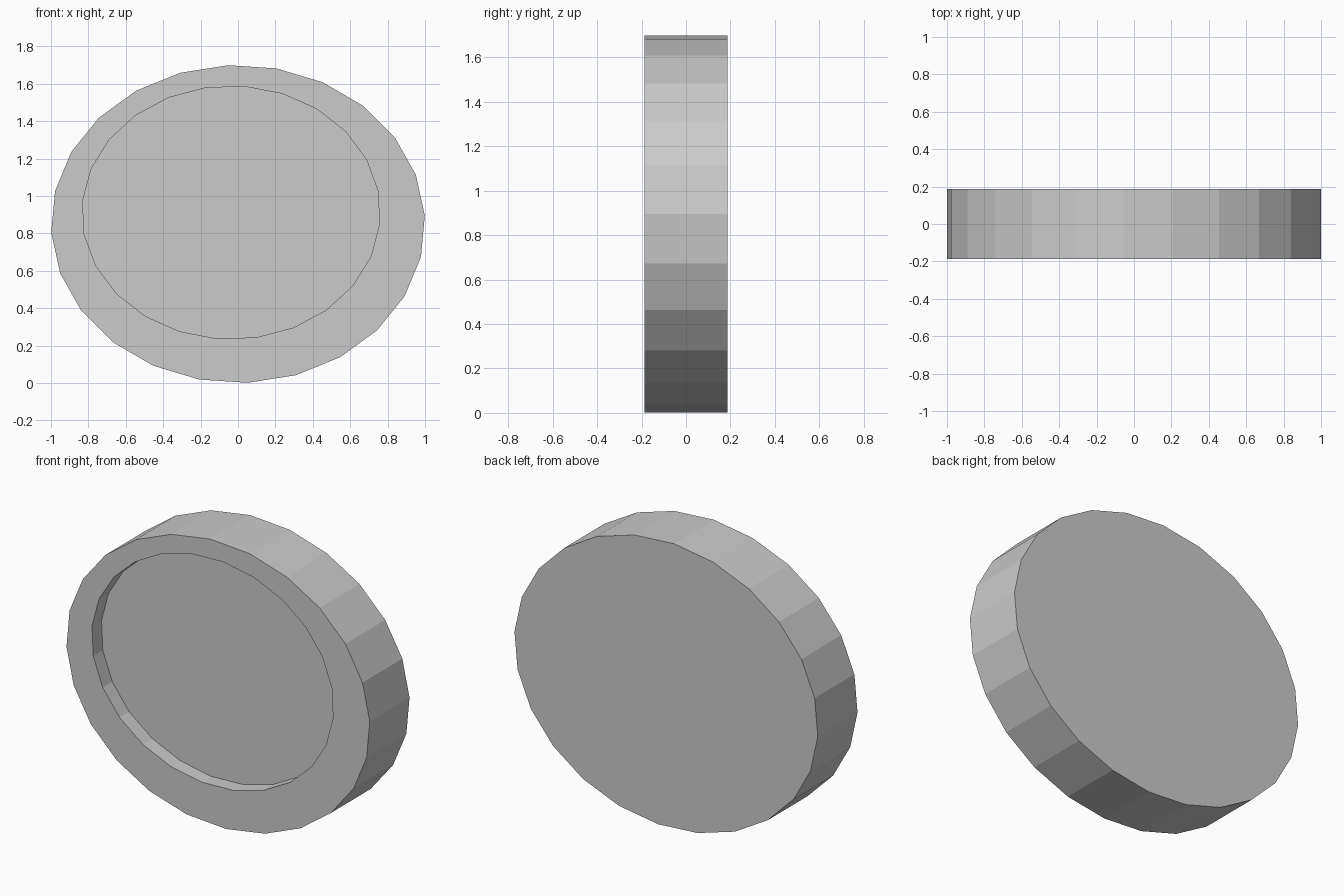
import bpy, bmesh
from math import cos, sin, radians, tau

if "Cube" in bpy.data.objects:
    bpy.data.objects.remove(bpy.data.objects["Cube"])

SIDES = 24


def ring(bm, cx, cz, rx, rz, phase, y):
    """Elliptical loop of vertices in the xz plane."""
    return [bm.verts.new((cx + rx * cos(phase + tau * i / SIDES), y,
                          cz + rz * sin(phase + tau * i / SIDES)))
            for i in range(SIDES)]


def bridge(bm, a, b):
    for i in range(SIDES):
        j = (i + 1) % SIDES
        bm.faces.new((a[i], a[j], b[j], b[i]))


HALF, DEPTH = 0.187, 0.09
outer = (0.0, 0.85, 1.0, 0.85, radians(3))
inner = (-0.037, 0.911, 0.797, 0.677, radians(9.8))

bm = bmesh.new()
# back edge, front edge, rim of the recess, floor of the recess
loops = [ring(bm, *outer, HALF), ring(bm, *outer, -HALF),
         ring(bm, *inner, -HALF), ring(bm, *inner, -HALF + DEPTH)]
for a, b in zip(loops, loops[1:]):
    bridge(bm, a, b)
bm.faces.new(loops[0])
bm.faces.new(loops[-1])
bmesh.ops.recalc_face_normals(bm, faces=bm.faces)

# shallow oval dish with an off-centre recess in the front
mesh = bpy.data.meshes.new("oval_dish")
bm.to_mesh(mesh)
bm.free()
bpy.context.collection.objects.link(bpy.data.objects.new("oval_dish", mesh))
